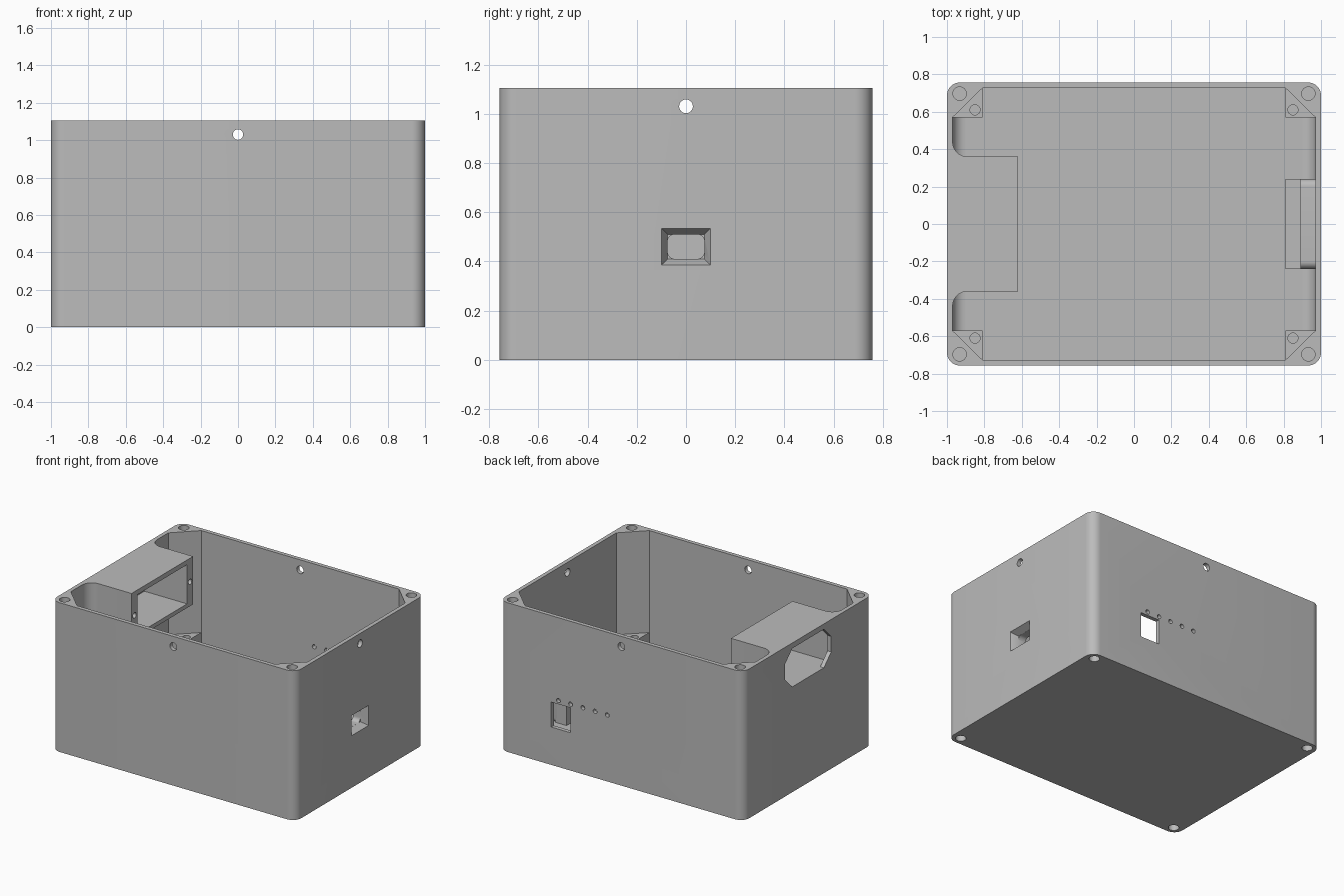
import bpy, bmesh, math
from mathutils import Matrix, Vector

cube = bpy.data.objects.get("Cube")
if cube:
    bpy.data.objects.remove(cube, do_unlink=True)

grey = bpy.data.materials.new("matte grey")
grey.use_nodes = True
GREY = (0.5, 0.5, 0.5, 1)
grey.diffuse_color = GREY
grey.node_tree.nodes["Principled BSDF"].inputs["Base Color"].default_value = GREY

W, D, H = 1.0, 0.757, 1.105      # half width, half depth, height
T = 0.03                         # wall thickness
IX, IY = W - T, D - T            # inner half sizes
PX, PY = 0.81, 0.57              # inner limits of the corner posts
CORNERS = [(sx, sy) for sx in (-1, 1) for sy in (-1, 1)]


def prism(name, pts, a, b, axis="Z", end_scale=None):
    """Extrude a 2D outline from a to b along an axis; the far end may shrink."""
    place = {"X": lambda u, v, w: (w, u, v),
             "Y": lambda u, v, w: (u, w, v),
             "Z": lambda u, v, w: (u, v, w)}[axis]
    bm = bmesh.new()
    cu = sum(p[0] for p in pts) / len(pts)
    cv = sum(p[1] for p in pts) / len(pts)
    su, sv = end_scale or (1, 1)
    lo = [bm.verts.new(place(u, v, a)) for u, v in pts]
    hi = [bm.verts.new(place(cu + (u - cu) * su, cv + (v - cv) * sv, b)) for u, v in pts]
    bm.faces.new(lo)
    bm.faces.new(hi)
    for i in range(len(pts)):
        j = (i + 1) % len(pts)
        bm.faces.new((lo[i], lo[j], hi[j], hi[i]))
    bmesh.ops.recalc_face_normals(bm, faces=bm.faces)
    mesh = bpy.data.meshes.new(name)
    bm.to_mesh(mesh)
    bm.free()
    mesh.materials.append(grey)
    ob = bpy.data.objects.new(name, mesh)
    bpy.context.collection.objects.link(ob)
    return ob


def rect(u0, u1, v0, v1, r=0, steps=8):
    """Rectangle outline; steps=1 gives chamfers, more gives rounded corners."""
    if not r:
        return [(u0, v0), (u1, v0), (u1, v1), (u0, v1)]
    pts = []
    centres = [(u1 - r, v1 - r), (u0 + r, v1 - r), (u0 + r, v0 + r), (u1 - r, v0 + r)]
    for q, (cu, cv) in enumerate(centres):
        for k in range(steps + 1):
            t = math.pi / 2 * (q + k / steps)
            pts.append((cu + r * math.cos(t), cv + r * math.sin(t)))
    return pts


def disc(u, v, r, n=24):
    return [(u + r * math.cos(2 * math.pi * k / n), v + r * math.sin(2 * math.pi * k / n))
            for k in range(n)]


def combine(target, tool, op="DIFFERENCE"):
    mod = target.modifiers.new("join", "BOOLEAN")
    mod.operation, mod.solver, mod.object = op, "EXACT", tool
    bpy.context.view_layer.objects.active = target
    bpy.ops.object.modifier_apply(modifier=mod.name)
    bpy.data.objects.remove(tool, do_unlink=True)


def cut(target, *args, **kw):
    combine(target, prism("cutter", *args, **kw))


# Shell: rounded box, hollowed with diagonal corner posts left standing
shell = prism("enclosure_shell", rect(-W, W, -D, D, 0.07, 10), 0, H)
hollow = [(IX, PY), (PX, IY), (-PX, IY), (-IX, PY), (-IX, -PY), (-PX, -IY), (PX, -IY), (IX, -PY)]
cut(shell, hollow, T, H + 0.1)

# Socket housing, flush with the rim and filleted into the side wall
HX, HY, HZ, R = -0.62, 0.36, 0.75, 0.08
half = [(HX, HY)]
for k in range(9):
    t = math.pi / 2 * k / 8
    half.append((-IX + R - R * math.sin(t), HY + R - R * math.cos(t)))
half.append((-IX - 0.012, HY + R))
outline = half + [(x, -y) for x, y in reversed(half)]
combine(shell, prism("socket_housing", outline, HZ, H), "UNION")
cut(shell, rect(-0.29, 0.29, 0.78, 1.07), -IX, HX + 0.1, "X")
cut(shell, rect(-0.27, 0.27, 0.77 + 0.01, 1.065, 0.085, 1), -W - 0.1, -IX + 0.02, "X")
for s in (-1, 1):
    cut(shell, disc(s * 0.325, 0.93, 0.02, 16), HX - 0.15, HX + 0.1, "X")

# Blind screw holes in the posts, top and bottom
for sx, sy in CORNERS:
    hole = disc(sx * 0.932, sy * 0.697, 0.036)
    cut(shell, hole, H - 0.2, H + 0.1)
    cut(shell, hole, -0.1, 0.15)

# Lid screw holes near the rim
cut(shell, disc(0, 1.03, 0.028), -D - 0.1, D + 0.1, "Y")
cut(shell, disc(0, 1.03, 0.028), W - 0.1, W + 0.1, "X")

# Switch window and row of indicator holes in the back wall
cut(shell, rect(0.418, 0.574, 0.28, 0.465), IY - 0.1, D + 0.1, "Y")
for i in range(5):
    cut(shell, disc(0.515 - 0.1 * i, 0.492, 0.016, 16), IY - 0.1, D + 0.1, "Y")

# Port surround: thickened wall with rounded shoulders, above a shelf
surround = rect(-0.24, 0.24, T - 0.01, 0.57, 0.04)
port_surround = prism("port_surround", surround, 0.89, IX + 0.005, "X")
combine(shell, port_surround, "UNION")
shelf = prism("port_shelf", rect(PX, 0.9, -0.24, 0.24), T - 0.01, 0.4)
cut(shell, rect(-0.075, 0.075, 0.41, 0.51, 0.03), PX, W + 0.1, "X")
cut(shell, rect(-0.1, 0.1, 0.385, 0.535), W + 0.001, W - 0.05, "X", end_scale=(0.75, 0.67))

# Board standoffs in front of the posts
for sx, sy in CORNERS:
    side = "left" if sx > 0 else "right"
    end = "back" if sy > 0 else "front"
    pts = [(sx * PX, sy * PY), (sx * (IX + 0.005), sy * PY), (sx * PX, sy * (IY + 0.005))]
    standoff = prism(f"standoff_{end}_{side}", pts, T - 0.01, 0.35)
    cut(standoff, disc(sx * 0.85, sy * 0.61, 0.027), 0.2, 0.5)

# Coves where the floor meets the side walls
C = 0.07
for s, side in ((-1, "right"), (1, "left")):
    arc = [(s * (IX - C + C * math.sin(t)), T + C - C * math.cos(t))
           for t in (math.pi / 2 * k / 8 for k in range(9))]
    prism(f"floor_cove_{side}", arc + [(s * (IX + 0.005), T + C), (s * (IX + 0.005), T - 0.005),
                                       (s * (IX - C), T - 0.005)], -PY, PY, "Y")

# Smooth the curved walls, keep edges crisp
for ob in bpy.context.collection.objects:
    if ob.type == "MESH" and ob.data.materials and ob.data.materials[0] == grey:
        bpy.ops.object.select_all(action="DESELECT")
        ob.select_set(True)
        bpy.context.view_layer.objects.active = ob
        bpy.ops.object.shade_smooth_by_angle(angle=math.radians(30))
